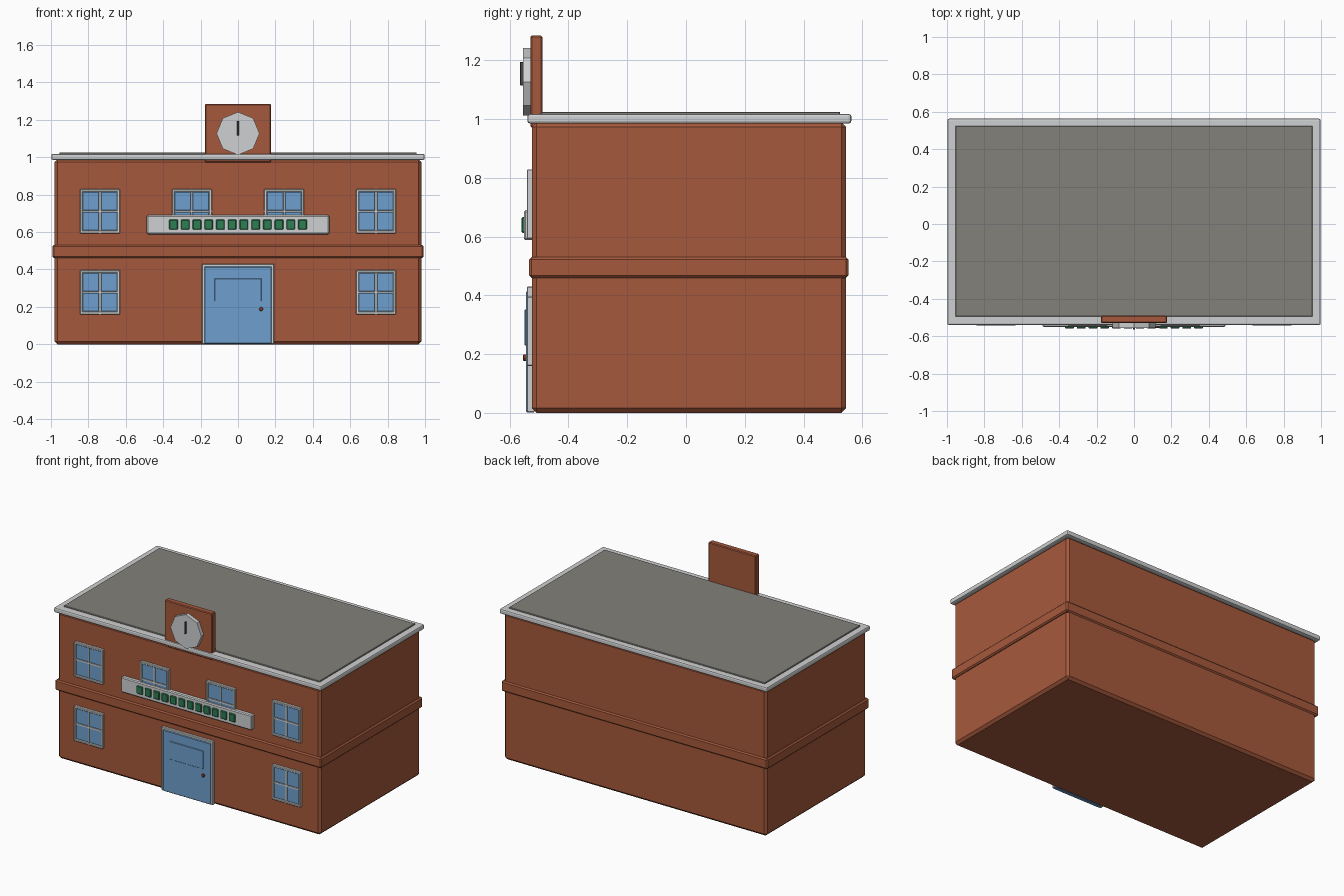
import bpy, bmesh, math
from mathutils import Matrix, Vector

cube = bpy.data.objects.get("Cube")
if cube:
    bpy.data.objects.remove(cube, do_unlink=True)


def material(name, r, g, b):
    """Flat colour from 0-255 display values."""
    lin = [((c / 255 + 0.055) / 1.055) ** 2.4 for c in (r, g, b)] + [1.0]
    m = bpy.data.materials.new(name)
    m.use_nodes = True
    m.diffuse_color = lin
    m.node_tree.nodes["Principled BSDF"].inputs["Base Color"].default_value = lin
    return m


BRICK = material("brick", 166, 89, 60)
ROOF = material("roof_grey", 130, 129, 122)
TRIM = material("trim_grey", 207, 208, 209)
BLUE = material("window_blue", 110, 160, 207)
GREEN = material("sign_green", 45, 125, 82)
DARK = material("clock_hand_dark", 72, 72, 74)
KNOB = material("knob_brown", 140, 66, 42)


def add(name, bm, mat, bevel=0.0, segments=1):
    mesh = bpy.data.meshes.new(name)
    bm.to_mesh(mesh)
    bm.free()
    mesh.materials.append(mat)
    obj = bpy.data.objects.new(name, mesh)
    bpy.context.collection.objects.link(obj)
    if bevel:
        mod = obj.modifiers.new("bevel", "BEVEL")
        mod.width, mod.segments = bevel, segments


def box(name, x, y, z, mat, bevel=0.0, segments=1):
    """Box from (min, max) ranges on each axis."""
    bm = bmesh.new()
    ranges = (x, y, z)
    size = Vector([hi - lo for lo, hi in ranges])
    centre = Vector([(hi + lo) / 2 for lo, hi in ranges])
    place = Matrix.Translation(centre) @ Matrix.Diagonal(size).to_4x4()
    bmesh.ops.create_cube(bm, size=1, matrix=place)
    add(name, bm, mat, bevel, segments)


def disc(name, x, z, y, radius, sides, mat, bevel=0.0):
    """Prism whose axis points to the front."""
    bm = bmesh.new()
    place = Matrix.Translation((x, (y[0] + y[1]) / 2, z)) @ Matrix.Rotation(math.pi / 2, 4, "X")
    bmesh.ops.create_cone(bm, cap_ends=True, segments=sides, radius1=radius, radius2=radius,
                          depth=y[1] - y[0], matrix=place)
    add(name, bm, mat, bevel)


WALL = -0.525

# Building shell
box("brick_walls", (-0.98, 0.98), (WALL, 0.545), (0, 0.99), BRICK, 0.016)
box("brick_belt", (-0.993, 0.993), (-0.534, 0.553), (0.46, 0.53), BRICK, 0.008)
box("roof_cornice", (-0.998, 0.998), (-0.54, 0.563), (0.985, 1.018), TRIM, 0.009, 2)
box("roof_deck", (-0.955, 0.955), (-0.495, 0.525), (1.0, 1.025), ROOF, 0.003)

# Clock tower
box("clock_tower", (-0.177, 0.177), (-0.53, -0.489), (0.972, 1.285), BRICK, 0.005)
disc("clock_face", 0, 1.127, (-0.555, -0.525), 0.115, 8, TRIM)
box("clock_hand", (-0.006, 0.006), (-0.565, -0.55), (1.115, 1.195), DARK, 0.002)


def window(name, cx, cz, w=0.107, h=0.118, rim=0.015):
    """Framed window with four raised panes."""
    front = (-0.542, WALL + 0.01)
    box(name + "_backing", (cx - w + 0.005, cx + w - 0.005), (-0.53, WALL + 0.01),
        (cz - h + 0.005, cz + h - 0.005), TRIM)
    for s in (-1, 1):
        xs = sorted((cx + s * w, cx + s * (w - rim)))
        zs = sorted((cz + s * h, cz + s * (h - rim)))
        box(name + "_frame_side", xs, front, (cz - h, cz + h), TRIM, 0.003)
        box(name + "_frame_rail", (cx - w, cx + w), front, zs, TRIM, 0.003)
        for t in (-1, 1):
            px = sorted((cx + s * 0.005, cx + s * (w - rim)))
            pz = sorted((cz + t * 0.005, cz + t * (h - rim)))
            box(name + "_pane", px, (-0.536, WALL), pz, BLUE, 0.002)
    box(name + "_mullion", (cx - 0.005, cx + 0.005), (-0.54, WALL), (cz - h, cz + h), TRIM)
    box(name + "_transom", (cx - w, cx + w), (-0.54, WALL), (cz - 0.005, cz + 0.005), TRIM)


for side, label in ((-1, "right"), (1, "left")):
    window(label + "_upper_window", side * 0.738, 0.711)
    window(label + "_lower_window", side * 0.738, 0.278)
    window(label + "_middle_window", side * 0.247, 0.711)

# Sign with a row of green tiles
box("sign_board", (-0.488, 0.488), (-0.552, WALL + 0.01), (0.588, 0.69), TRIM, 0.006)
for i in range(12):
    cx = (i - 5.5) * 0.0627
    box("sign_tile", (cx - 0.023, cx + 0.023), (-0.56, -0.545), (0.613, 0.667), GREEN, 0.004)

# Door
for s in (-1, 1):
    box("door_jamb", sorted((s * 0.192, s * 0.176)), (-0.542, WALL + 0.01), (0.002, 0.43), TRIM, 0.003)
box("door_lintel", (-0.192, 0.192), (-0.542, WALL + 0.01), (0.413, 0.43), TRIM, 0.003)
box("door_leaf", (-0.18, 0.18), (-0.545, WALL + 0.01), (0.002, 0.415), BLUE, 0.004)
box("door_panel", (-0.126, 0.126), (-0.549, -0.54), (0.23, 0.352), BLUE, 0.002)
disc("door_knob", 0.124, 0.188, (-0.555, -0.54), 0.011, 12, KNOB, 0.003)
